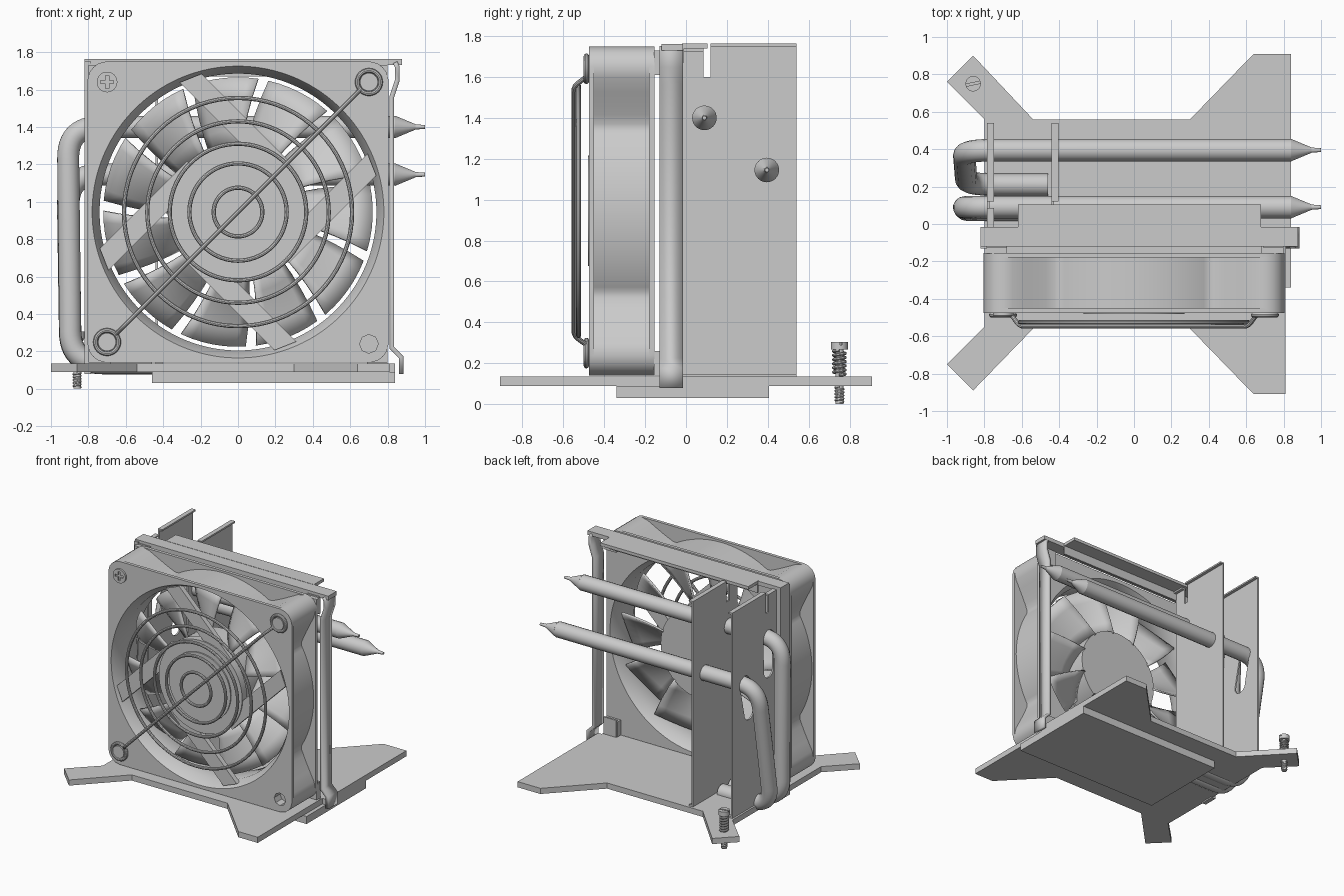
import bpy, bmesh, math
from math import sin, cos, pi, radians, sqrt
from mathutils import Vector, Matrix

if "Cube" in bpy.data.objects:
    bpy.data.objects.remove(bpy.data.objects["Cube"])

ZC = 0.945  # fan axis height


def add(name, bm):
    bmesh.ops.recalc_face_normals(bm, faces=bm.faces)
    me = bpy.data.meshes.new(name)
    bm.to_mesh(me)
    bm.free()
    ob = bpy.data.objects.new(name, me)
    bpy.context.collection.objects.link(ob)
    return ob


def prism(name, pts, axis, lo, hi):
    put = {'x': lambda u, v, w: (w, u, v), 'y': lambda u, v, w: (u, w, v), 'z': lambda u, v, w: (u, v, w)}[axis]
    bm = bmesh.new()
    a = [bm.verts.new(put(u, v, lo)) for u, v in pts]
    b = [bm.verts.new(put(u, v, hi)) for u, v in pts]
    bm.faces.new(a)
    bm.faces.new(b)
    for i in range(len(a)):
        j = (i + 1) % len(a)
        bm.faces.new((a[i], a[j], b[j], b[i]))
    return add(name, bm)


def box(name, x, y, z):
    return prism(name, [(x[0], y[0]), (x[1], y[0]), (x[1], y[1]), (x[0], y[1])], 'z', *z)


def cyl(name, p, q, r, r2=None, n=32):
    p, q = Vector(p), Vector(q)
    d = q - p
    m = Matrix.Translation((p + q) / 2) @ d.to_track_quat('Z', 'Y').to_matrix().to_4x4()
    bm = bmesh.new()
    bmesh.ops.create_cone(bm, cap_ends=True, segments=n, radius1=r, radius2=r if r2 is None else r2,
                          depth=d.length, matrix=m)
    return add(name, bm)


def tube(name, pts, r, cyclic=False, res=3):
    cu = bpy.data.curves.new(name, 'CURVE')
    cu.dimensions = '3D'
    cu.bevel_depth, cu.bevel_resolution, cu.use_fill_caps = r, res, True
    sp = cu.splines.new('POLY')
    sp.points.add(len(pts) - 1)
    for p, c in zip(sp.points, pts):
        p.co = (*c, 1)
    sp.use_cyclic_u = cyclic
    ob = bpy.data.objects.new(name, cu)
    bpy.context.collection.objects.link(ob)
    bpy.ops.object.select_all(action='DESELECT')
    ob.select_set(True)
    bpy.context.view_layer.objects.active = ob
    bpy.ops.object.convert(target='MESH')
    return bpy.context.object


def fillet(pts, r, n=8):
    pts = [Vector(p) for p in pts]
    out = [pts[0]]
    for a, b, c in zip(pts, pts[1:], pts[2:]):
        s, e = b + (a - b).normalized() * r, b + (c - b).normalized() * r
        out += [s * (1 - t) ** 2 + b * 2 * t * (1 - t) + e * t * t for t in [i / n for i in range(n + 1)]]
    return out + [pts[-1]]


def cut(ob, cutter):
    cutter.hide_render = True
    m = ob.modifiers.new('cut', 'BOOLEAN')
    m.operation, m.object, m.solver = 'DIFFERENCE', cutter, 'EXACT'
    bpy.context.view_layer.objects.active = ob
    bpy.ops.object.modifier_apply(modifier='cut')
    bpy.data.objects.remove(cutter)


def polar(r, a, y):
    return (r * cos(a), y, ZC + r * sin(a))


def helix(x, y, r, z0, z1, turns):
    n = turns * 16
    return [(x + r * cos(i * pi / 8), y + r * sin(i * pi / 8), z0 + (z1 - z0) * i / n) for i in range(n + 1)]


# Base plate with four arms, and the contact block below
prism('base_plate', [(-1, .76), (-.86, .9), (-.54, .56), (.3, .56), (.64, .91), (.84, .91), (.84, -.1), (.81, -.1),
                     (.81, -.91), (.64, -.91), (.3, -.56), (-.54, -.56), (-.86, -.89), (-1, -.75), (-.8, -.55),
                     (-.8, .56)], 'z', .09, .135)
box('contact_block', (-.46, .84), (-.34, .405), (.03, .09))


# Fan frame: closed sweep of loops around the fan axis
def square(a):
    s, k = .805, .7
    c, d = abs(cos(a)), abs(sin(a))
    if min(c, d) / max(c, d) * s < k:
        return s / max(c, d)
    p = k * (c + d)
    return p + sqrt(p * p - 2 * k * k + (s - k) ** 2)


def waist(a):
    off = abs((math.degrees(a) + 45) % 90 - 45)
    t = min(max((off - 31) / 9, 0), 1)
    return .79 * (1 - t) + square(a) * t


loops = [(square, -.475), (square, -.45), (waist, -.45), (waist, -.18), (square, -.18), (square, -.155),
         (.775, -.155), (.74, -.22), (.74, -.40), (.78, -.475)]
N = 192
bm = bmesh.new()
rows = [[bm.verts.new(polar(f(2 * pi * i / N) if callable(f) else f, 2 * pi * i / N, y)) for i in range(N)]
        for f, y in loops]
for A, B in zip(rows, rows[1:] + rows[:1]):
    for i in range(N):
        j = (i + 1) % N
        bm.faces.new((A[i], A[j], B[j], B[i]))
frame = add('fan_frame', bm)
bmv = bmesh.new()
bmv.from_mesh(frame.data)
bmesh.ops.dissolve_degenerate(bmv, dist=1e-5, edges=bmv.edges)
bmv.to_mesh(frame.data)
bmv.free()
cut(frame, cyl('hole_cutter', (.7, -.6, .24), (.7, -.4, .24), .05, n=8))

# Motor mount, rotor hub and struts
cyl('motor_mount', (0, -.47, ZC), (0, -.41, ZC), .365, n=64)
cyl('motor_cap', (0, -.48, ZC), (0, -.46, ZC), .27, n=64)
cyl('rotor_hub', (0, -.405, ZC), (0, -.19, ZC), .355, n=64)
for k in range(4):
    a = radians(45 + 90 * k)
    n, t = Vector((cos(a), sin(a))), Vector((-sin(a), cos(a)))
    pts = [n * d + t * s + Vector((0, ZC)) for d, s in ((.27, 0), (.385, 0), (.385, .66), (.27, .71))]
    prism(f'fan_strut_{k}', [tuple(p) for p in pts], 'y', -.46, -.42)

# Fan blades: twisted sheets given thickness
for k in range(11):
    bm = bmesh.new()
    g = []
    for i in range(5):
        r = .345 + .375 * i / 4
        row = []
        for j in range(7):
            t = j / 3 - 1
            a = 2 * pi * k / 11 + radians(265 + 14 * t - 6 * i / 4)
            row.append(bm.verts.new(polar(r, a, -.30 + (.095 - .02 * i / 4) * t + .02 * t * t)))
        g.append(row)
    for i in range(4):
        for j in range(6):
            bm.faces.new((g[i][j], g[i + 1][j], g[i + 1][j + 1], g[i][j + 1]))
    m = add(f'fan_blade_{k}', bm).modifiers.new('thick', 'SOLIDIFY')
    m.thickness, m.offset = .015, 0

# Wire guard: rings, diagonal wire, end loops and their screws
for i, r in enumerate((.61, .485, .365, .26, .13)):
    tube(f'guard_ring_{i}', [polar(r, 2 * pi * j / 72, -.525) for j in range(72)], .012, True)
ends = [(-.655, -.487), (-.61, -.548), (.61, -.548), (.655, -.487)]
tube('guard_diagonal', fillet([(s, y, ZC + s) for s, y in ends], .03), .012)
for s in (-1, 1):
    x, z = .7 * s, ZC + .695 * s
    tube(f'guard_eye_{s}', [(x + .062 * cos(j * pi / 16), -.487, z + .062 * sin(j * pi / 16)) for j in range(32)],
         .013, True)
    cyl(f'guard_screw_{s}', (x, -.5, z), (x, -.45, z), .048)

# Cross-head fan screw
head = cyl('fan_screw', (-.7, -.49, 1.64), (-.7, -.45, 1.64), .055)
for w, h in ((.035, .009), (.009, .035)):
    cut(head, box('cross_cutter', (-.7 - w, -.7 + w), (-.6, -.478), (1.64 - h, 1.64 + h)))


# Fan bracket: bent strip, side posts, top cover and corner spacers
def ribbon(name, path, y0, y1, t):
    bm = bmesh.new()
    a = [[bm.verts.new((x, y, z)) for x, z in path] for y in (y0, y1)]
    for i in range(len(path) - 1):
        bm.faces.new((a[0][i], a[0][i + 1], a[1][i + 1], a[1][i]))
    m = add(name, bm).modifiers.new('thick', 'SOLIDIFY')
    m.thickness, m.offset, m.use_even_offset = t, 0, True


ribbon('right_clip', [(.84, 1.745), (.852, 1.72), (.852, 1.65), (.822, 1.56), (.822, .22), (.872, .17), (.872, .08)],
       -.13, -.015, .025)
box('left_post', (-.82, -.785), (-.13, -.015), (.08, 1.75))
box('bracket_top', (-.82, .876), (-.12, -.015), (1.73, 1.762))
box('top_cover', (-.62, .68), (-.02, .105), (1.74, 1.764))
box('top_cover_lip', (-.62, .68), (-.025, -.01), (1.67, 1.75))
for x in (-.74, .74):
    for z in (.2, 1.67):
        box('corner_spacer', (x - .06, x + .06), (-.157, -.115), (z - .06, z + .06))
        box('corner_tab', (x - .05, x + .06), (-.125, -.11), (z - .07, z + .07))

# Cooling fins with bent lips and a notch; pipe slots in the outer fin
for name, x in (('outer_fin', -.785), ('inner_fin', -.44)):
    fin = prism(name, [(-.015, .135), (.54, .135), (.54, 1.762), (.12, 1.762), (.12, 1.6), (.085, 1.6), (.085, 1.735),
                       (-.015, 1.735)], 'x', x, x + .012)
    if x < -.5:
        for (y0, z0), (y1, z1) in (((.09, 1.4), (.085, 1.14)), ((.385, 1.145), (.33, .9))):
            pts = [(y0 + .06 * cos(i * pi / 12), z0 + .06 * sin(i * pi / 12)) for i in range(13)]
            pts += [(y1 + .06 * cos(i * pi / 12), z1 + .06 * sin(i * pi / 12)) for i in range(12, 25)]
            cut(fin, prism('slot_cutter', pts, 'x', x - .1, x + .1))
    box(name + '_top_lip', (x, x + .036), (.12, .54), (1.75, 1.763))
    box(name + '_front_lip', (x, x + .036), (-.015, .085), (1.725, 1.738))
    box(name + '_bottom_lip', (x, x + .036), (-.015, .54), (.132, .147))

# Heat pipes with tapered tips
for i, (y, z, yb) in enumerate(((.09, 1.4, .075), (.395, 1.145, .21))):
    path = [(.84, y, z), (-.91, y, z), (-.895, yb, .137), (-.46, yb, .137)]
    tube(f'heat_pipe_{i}', fillet(path, .17, 12), .06, res=5)
    cyl(f'pipe_taper_{i}', (.84, y, z), (.95, y, z), .06, .014)
    cyl(f'pipe_tip_{i}', (.949, y, z), (1, y, z), .014, .01, 16)

# Spring-loaded mounting screw
X, Y = -.86, .75
h = cyl('mount_screw_head', (X, Y, .268), (X, Y, .305), .041)
slot = box('slot_cutter', (-.05, .05), (-.006, .006), (.29, .4))
slot.matrix_world = Matrix.Translation((X, Y, 0)) @ Matrix.Rotation(.2, 4, 'Z')
cut(h, slot)
cyl('mount_screw_shaft', (X, Y, .002), (X, Y, .28), .02)
tube('mount_spring', helix(X, Y, .028, .142, .264, 6), .008, res=2)
tube('mount_thread', helix(X, Y, .019, .008, .085, 5), .006, res=1)

# Smooth shading with sharp edges kept
bpy.ops.object.select_all(action='SELECT')
bpy.context.view_layer.objects.active = frame
bpy.ops.object.shade_smooth_by_angle(angle=radians(30))
